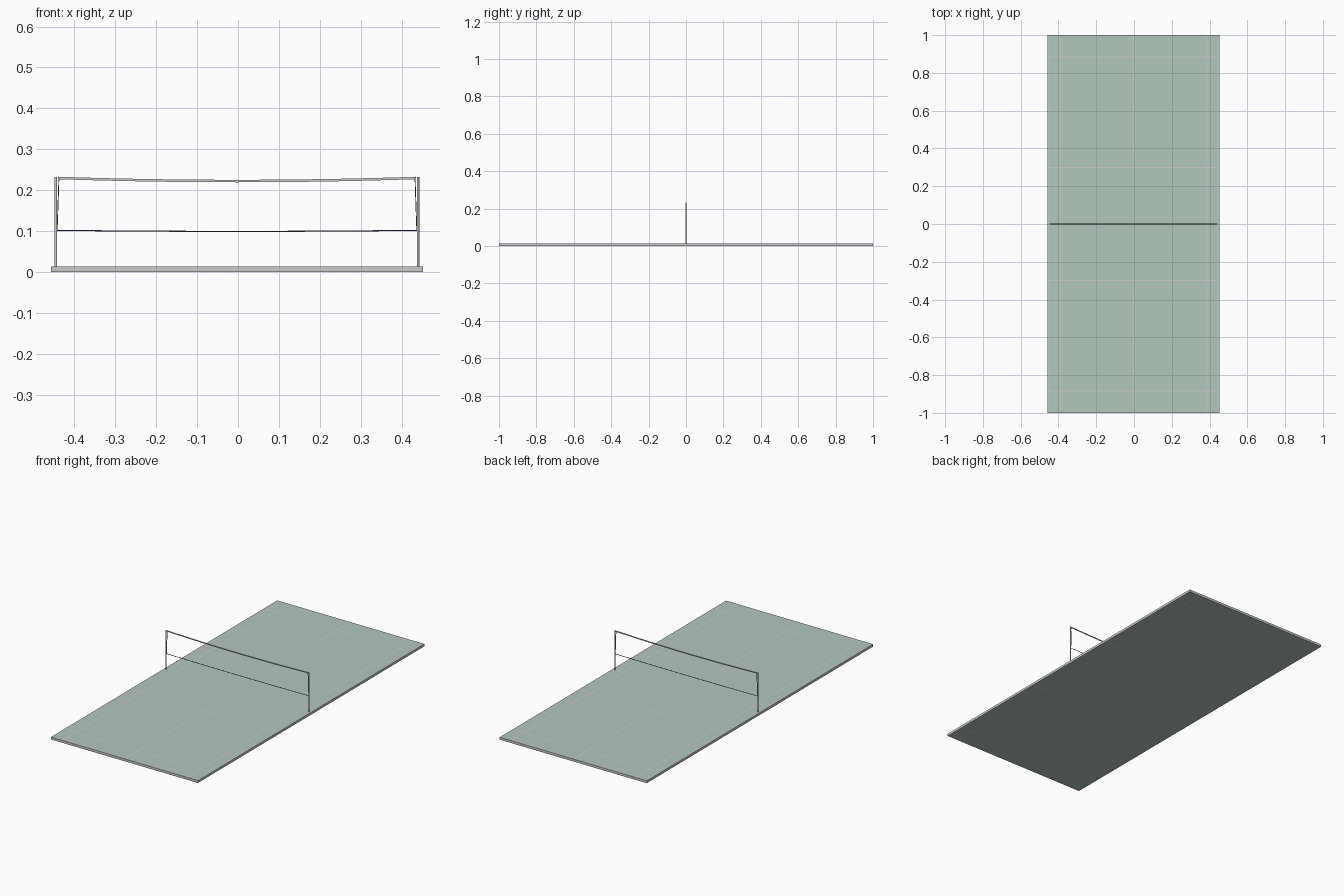
import bpy, bmesh
from math import pi

if "Cube" in bpy.data.objects:
    bpy.data.objects.remove(bpy.data.objects["Cube"])

CX = -0.0025            # court centre
HALF_W, HALF_L, TOP = 0.455, 1.0, 0.0135
LINE = 0.006            # painted line width
POST_X, POST_TOP = 0.4425, 0.232


def material(name, rgb):
    m = bpy.data.materials.new(name)
    m.diffuse_color = (*rgb, 1)
    m.use_nodes = True
    m.node_tree.nodes["Principled BSDF"].inputs["Base Color"].default_value = m.diffuse_color
    return m


grey = material("line_grey", (0.72, 0.72, 0.70))
green = material("court_green", (0.45, 0.57, 0.50))
dark = material("cord_dark", (0.12, 0.12, 0.12))


def finish(name, bm, *mats):
    bmesh.ops.recalc_face_normals(bm, faces=bm.faces)
    me = bpy.data.meshes.new(name)
    bm.to_mesh(me)
    bm.free()
    for m in mats:
        me.materials.append(m)
    ob = bpy.data.objects.new(name, me)
    bpy.context.collection.objects.link(ob)
    return ob


def strip(centres, half):
    """Cut positions on either side of each line, plus the outer edges."""
    cuts = [-half, -half + LINE, half - LINE, half]
    for c in centres:
        cuts += [c - LINE / 2, c + LINE / 2]
    return sorted(cuts)


# Court slab: a grid whose odd columns and rows are the painted lines
xs = strip([-0.386, 0, 0.386], HALF_W)
ys = strip([-0.885, -0.30, 0.30, 0.885], HALF_L)
bm = bmesh.new()
grid = [[bm.verts.new((CX + x, y, 0)) for y in ys] for x in xs]
for i in range(len(xs) - 1):
    for j in range(len(ys) - 1):
        f = bm.faces.new((grid[i][j], grid[i + 1][j], grid[i + 1][j + 1], grid[i][j + 1]))
        is_line = i % 2 == 0 or j % 2 == 0
        # no centre line between the two short service lines
        if i == 4 and j == 5:
            is_line = False
        f.material_index = 0 if is_line else 1
ext = bmesh.ops.extrude_face_region(bm, geom=bm.faces[:], use_keep_orig=True)
bmesh.ops.translate(bm, vec=(0, 0, TOP), verts=[g for g in ext["geom"] if isinstance(g, bmesh.types.BMVert)])
for f in bm.faces:
    f.normal_update()
    if abs(f.normal.z) < 0.5:
        f.material_index = 0
finish("court_slab", bm, grey, green)


def cord(name, pts, radius, mat):
    cu = bpy.data.curves.new(name, "CURVE")
    cu.dimensions = "3D"
    cu.bevel_depth, cu.bevel_resolution, cu.use_fill_caps = radius, 1, True
    sp = cu.splines.new("POLY")
    sp.points.add(len(pts) - 1)
    for p, co in zip(sp.points, pts):
        p.co = (*co, 1)
    cu.materials.append(mat)
    ob = bpy.data.objects.new(name, cu)
    bpy.context.collection.objects.link(ob)
    return ob


def sag(x, end, mid):
    return mid + (end - mid) * (x / 0.4375) ** 2


# Net posts and side cords
for side, s in (("left", -1), ("right", 1)):
    bpy.ops.mesh.primitive_cylinder_add(vertices=12, radius=0.0032, depth=POST_TOP - TOP,
                                        location=(CX + s * POST_X, 0, (POST_TOP + TOP) / 2))
    post = bpy.context.object
    post.name = side + "_post"
    post.data.materials.append(grey)
    bpy.ops.object.shade_smooth_by_angle(angle=pi / 4)
    cord(side + "_net_cord", [(CX + s * 0.4395, 0, 0.10), (CX + s * 0.435, 0, 0.230)], 0.0012, dark)

# Sagging top band of the net
bm = bmesh.new()
N = 16
rings = []
for k in range(N + 1):
    x = -0.4375 + 0.875 * k / N
    z = sag(x, 0.230, 0.2225)
    rings.append([bm.verts.new((CX + x, y, z + h))
                  for y, h in ((-0.0013, -0.003), (0.0013, -0.003), (0.0013, 0.003), (-0.0013, 0.003))])
for a, b in zip(rings, rings[1:]):
    for q in range(4):
        bm.faces.new((a[q], a[(q + 1) % 4], b[(q + 1) % 4], b[q]))
bm.faces.new(rings[0])
bm.faces.new(rings[-1])
finish("net_top_band", bm, grey)

# Bottom cord of the net
cord("net_bottom_cord",
     [(CX + x, 0, sag(x, 0.102, 0.0995)) for x in [-0.4405 + 0.881 * k / N for k in range(N + 1)]],
     0.0015, dark)
